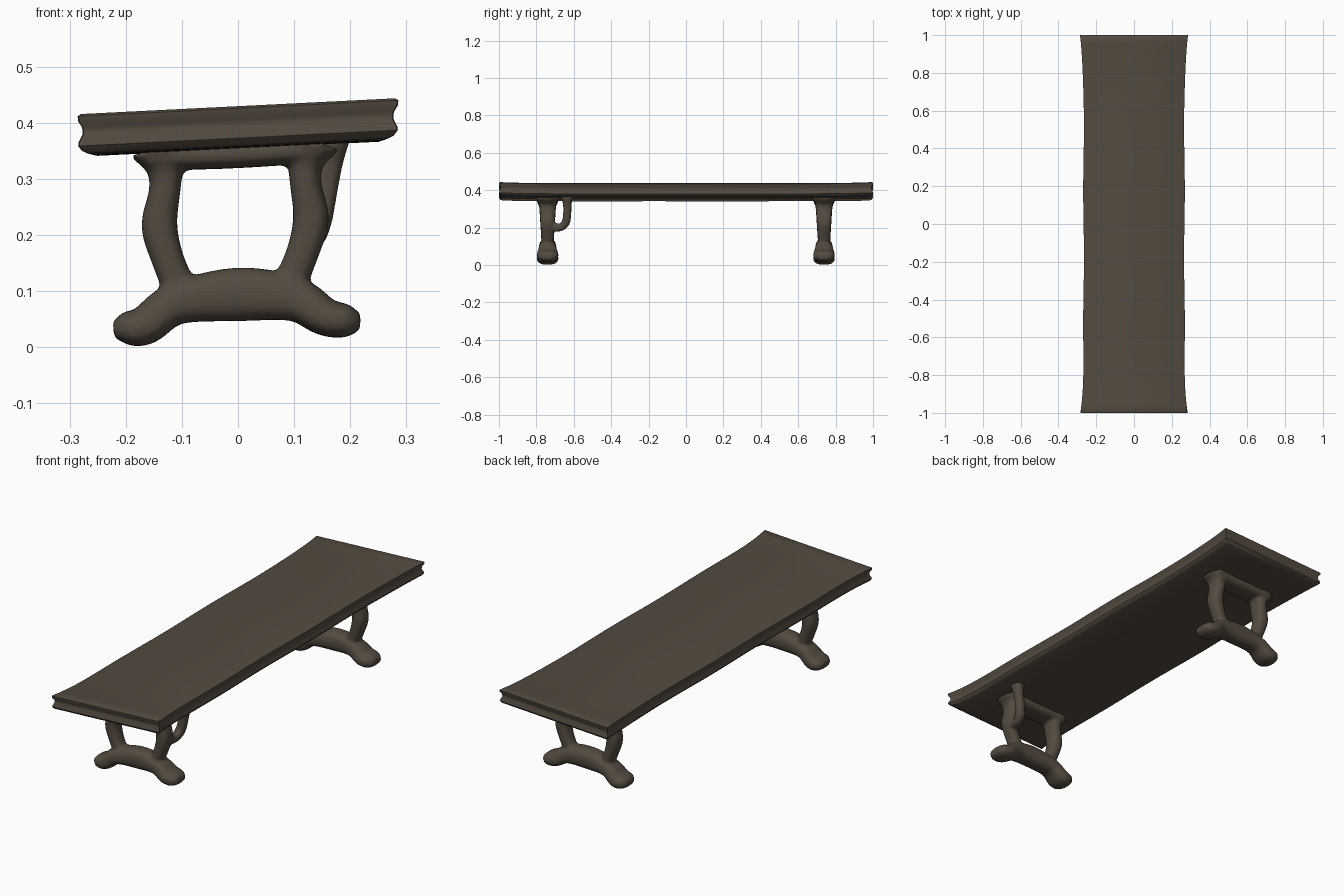
import bpy, bmesh, math
from mathutils import Vector

cube = bpy.data.objects.get("Cube")
if cube:
    bpy.data.objects.remove(cube)

wood = bpy.data.materials.new("dark brown wood")
wood.use_nodes = True
brown = (0.088, 0.070, 0.051, 1)
wood.diffuse_color = brown
bsdf = wood.node_tree.nodes["Principled BSDF"]
bsdf.inputs["Base Color"].default_value = brown
bsdf.inputs["Roughness"].default_value = 0.8


def finish(bm, name):
    bmesh.ops.recalc_face_normals(bm, faces=bm.faces)
    mesh = bpy.data.meshes.new(name)
    bm.to_mesh(mesh)
    bm.free()
    mesh.materials.append(wood)
    ob = bpy.data.objects.new(name, mesh)
    bpy.context.collection.objects.link(ob)
    bpy.ops.object.select_all(action='DESELECT')
    ob.select_set(True)
    bpy.context.view_layer.objects.active = ob
    bpy.ops.object.shade_smooth_by_angle(angle=math.radians(40))
    return ob


def smooth_path(rows, steps=5):
    """Catmull-Rom through rows of (x, y, z, in-plane radius, side radius)."""
    rows = [Vector(r) for r in rows]
    rows = [rows[0]] + rows + [rows[-1]]
    out = []
    for a, b, c, d in zip(rows, rows[1:], rows[2:], rows[3:]):
        for s in range(steps):
            t = s / steps
            out.append(0.5 * (2 * b + (c - a) * t + (2 * a - 5 * b + 4 * c - d) * t ** 2
                              + (3 * b - a - 3 * c + d) * t ** 3))
    return out + [rows[-1]]


def tube(bm, rows, side, sides=20):
    path = smooth_path(rows)
    side = Vector(side)
    rings = []
    for i, p in enumerate(path):
        ahead, behind = path[min(i + 1, len(path) - 1)], path[max(i - 1, 0)]
        normal = side.cross(Vector(ahead[:3]) - Vector(behind[:3])).normalized()
        ring = []
        for k in range(sides):
            a = math.tau * k / sides
            # Slightly squared ellipse
            u, v = (math.copysign(abs(f) ** 0.8, f) for f in (math.cos(a), math.sin(a)))
            ring.append(bm.verts.new(Vector(p[:3]) + normal * u * p[3] + side * v * p[4]))
        rings.append(ring)
    for r, q in zip(rings, rings[1:]):
        for k in range(sides):
            n = (k + 1) % sides
            bm.faces.new((r[k], r[n], q[n], q[k]))
    bm.faces.new(rings[0])
    bm.faces.new(rings[-1])


def trestle(name, y, hook=False):
    bm = bmesh.new()
    across = (0, 1, 0)
    # Arched foot, its left end resting a little higher
    foot = [(-.222, .032, .014, .032), (-.2, .034, .029, .053), (-.165, .039, .035, .058),
            (-.11, .078, .038, .05), (0, .094, .048, .046), (.1, .086, .04, .048),
            (.155, .054, .034, .058), (.195, .047, .029, .053), (.218, .046, .014, .032)]
    tube(bm, [(x, y, z, r, w) for x, z, r, w in foot], across)
    # Bowed posts that flare into the top
    post = [(.1, .1, .03, .032), (.125, .16, .029, .035), (.14, .22, .032, .039),
            (.131, .28, .028, .043), (.13, .32, .033, .047), (.138, .358, .056, .062)]
    for s, shift, lift in ((-1, 0, -.004), (1, -.01, .008)):
        tube(bm, [(s * x + shift, y, z + lift, r, w) for x, z, r, w in post], across)
    # Rail under the top
    tube(bm, [(-.16, y, .34, .026, .056), (0, y, .345, .026, .056),
              (.15, y, .355, .026, .056)], across)
    # Curved bracket behind one post
    if hook:
        tube(bm, [(.132, y, .215, .03, .018), (.136, y + .06, .2, .021, .021),
                  (.146, y + .096, .225, .022, .022), (.156, y + .105, .28, .022, .022),
                  (.165, y + .105, .33, .024, .023), (.17, y + .105, .37, .036, .03)], (1, 0, 0))
    ob = finish(bm, name)
    # Fuse the parts into one soft carved piece
    remesh = ob.modifiers.new("fuse", 'REMESH')
    remesh.mode = 'VOXEL'
    remesh.voxel_size = 0.006
    remesh.use_smooth_shade = True
    soften = ob.modifiers.new("soften", 'SMOOTH')
    soften.factor = 0.5
    soften.iterations = 6


def table_top():
    bm = bmesh.new()
    # Edge moulding as (inset, height): lip, cove, lower lip
    profile = [(.006, .426), (0, .422), (.001, .413), (.008, .402), (.009, .39),
               (.002, .376), (.001, .369), (.008, .36), (.018, .355)]
    count = 48
    loops = []
    for inset, z in profile:
        right, left = [], []
        for i in range(count + 1):
            v = 2 * i / count - 1
            half = .267 + .018 * abs(v) ** 8 + .002 * math.sin(9 * v) - inset
            rise = .005 * (abs(v) ** 8 - .3)
            for s, row in ((1, right), (-1, left)):
                x = s * half
                row.append(bm.verts.new((x, v * (1 - inset), z + .05 * x + rise)))
        loops.append((right, left))
    for right, left in (loops[0], loops[-1]):
        for i in range(count):
            bm.faces.new((right[i], right[i + 1], left[i + 1], left[i]))
    rings = [r + l[::-1] for r, l in loops]
    for a, b in zip(rings, rings[1:]):
        for i in range(len(a)):
            n = (i + 1) % len(a)
            bm.faces.new((a[i], a[n], b[n], b[i]))
    finish(bm, "table_top")


table_top()
trestle("front_trestle", -.74, hook=True)
trestle("back_trestle", .738)
